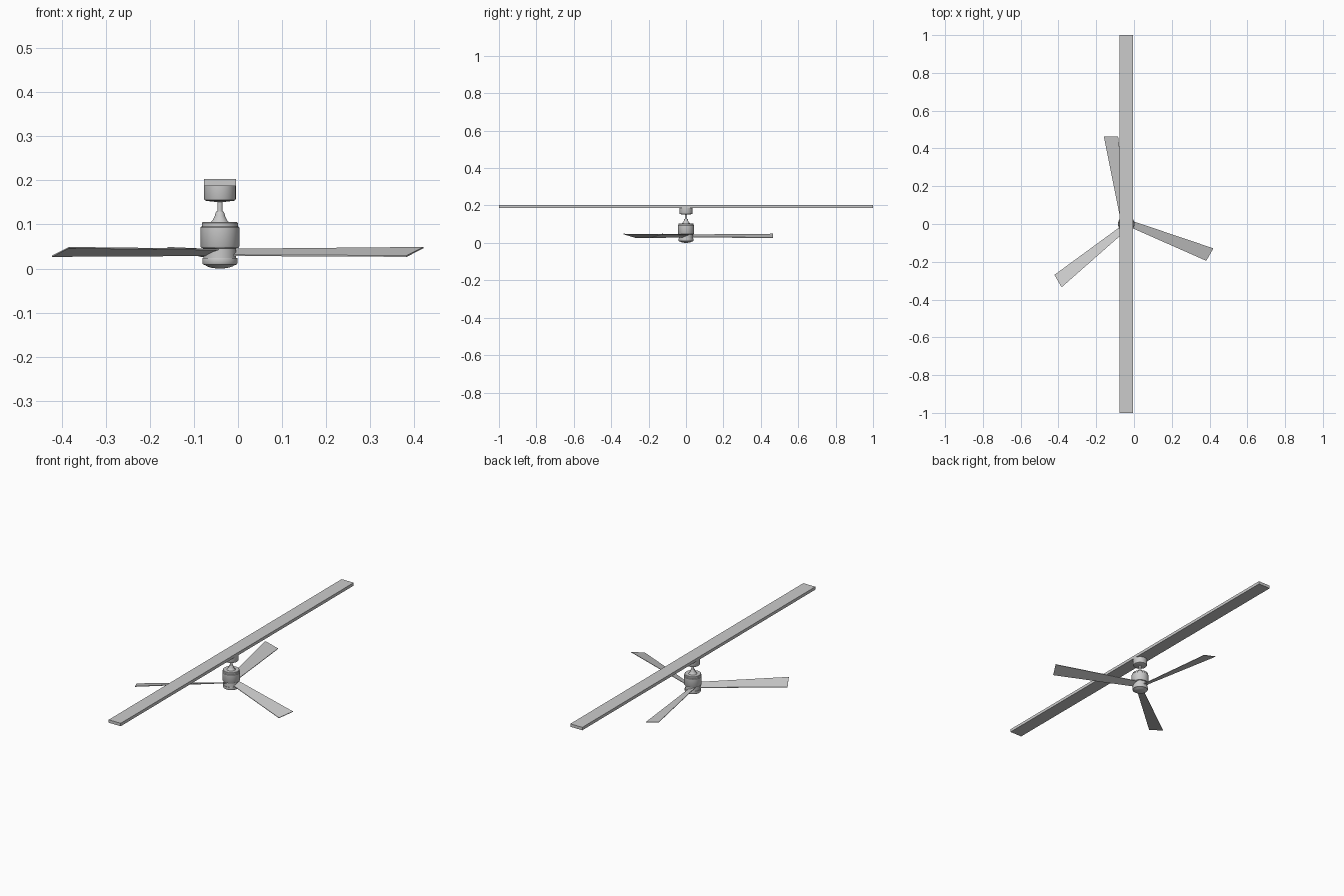
import bpy, bmesh, math
from mathutils import Matrix, Vector

if "Cube" in bpy.data.objects:
    bpy.data.objects.remove(bpy.data.objects["Cube"])

CX = -0.041  # fan axis


def make_object(name, bm):
    bmesh.ops.recalc_face_normals(bm, faces=bm.faces[:])
    me = bpy.data.meshes.new(name)
    bm.to_mesh(me)
    bm.free()
    ob = bpy.data.objects.new(name, me)
    bpy.context.collection.objects.link(ob)
    return ob


def lathe(name, profile, n=48):
    """Revolve (radius, z) points around the fan axis."""
    bm = bmesh.new()
    vs = [bm.verts.new((r, 0, z)) for r, z in profile]
    es = [bm.edges.new(p) for p in zip(vs, vs[1:])]
    bmesh.ops.spin(bm, geom=vs + es, cent=(0, 0, 0), axis=(0, 0, 1),
                   angle=math.tau, steps=n, use_duplicate=False)
    bmesh.ops.remove_doubles(bm, verts=bm.verts[:], dist=1e-5)
    ob = make_object(name, bm)
    ob.location.x = CX
    bpy.ops.object.select_all(action='DESELECT')
    ob.select_set(True)
    bpy.context.view_layer.objects.active = ob
    bpy.ops.object.shade_smooth_by_angle(angle=math.radians(35))
    return ob


# Ceiling beam
bm = bmesh.new()
bmesh.ops.create_cube(bm, size=1, matrix=Matrix.Diagonal((0.072, 2.0, 0.016, 1)))
make_object("ceiling_beam", bm).location = (CX, 0, 0.195)

# Canopy under the beam
lathe("canopy", [(0, 0.189), (0.036, 0.189), (0.036, 0.158), (0.0345, 0.155),
                 (0.031, 0.1535), (0.010, 0.151), (0, 0.151)])

# Down rod
lathe("down_rod", [(0, 0.155), (0.006, 0.155), (0.006, 0.122), (0, 0.122)], 24)

# Flared collar on top of the motor
lathe("collar", [(0, 0.129), (0.0085, 0.129), (0.010, 0.126), (0.012, 0.118),
                 (0.016, 0.110), (0.021, 0.105), (0.022, 0.102), (0, 0.102)])

# Motor housing with stepped cap
lathe("motor_housing", [(0, 0.105), (0.039, 0.105), (0.0405, 0.1035), (0.0405, 0.095),
                        (0.0425, 0.095), (0.044, 0.093), (0.044, 0.050),
                        (0.042, 0.047), (0.038, 0.046), (0, 0.046)])

# Blade hub
lathe("blade_hub", [(0, 0.047), (0.037, 0.047), (0.037, 0.023), (0, 0.023)])

# Bottom cap with shallow dome
lathe("bottom_cap", [(0, 0.024), (0.0395, 0.024), (0.040, 0.022), (0.040, 0.012),
                     (0.038, 0.009), (0.034, 0.008), (0.028, 0.0045),
                     (0.020, 0.002), (0.010, 0.0005), (0, 0)])

# Three pitched, swept blades
outline = [(-0.030, 0.020, 0.0435), (0.005, 0.020, 0.030),
           (-0.043, 0.464, 0.028), (-0.119, 0.464, 0.0475)]
for i in range(3):
    bm = bmesh.new()
    top = [bm.verts.new(Vector(p) + Vector((0, 0, 0.0015))) for p in outline]
    low = [bm.verts.new(Vector(p) - Vector((0, 0, 0.0015))) for p in outline]
    bm.faces.new(top)
    bm.faces.new(low[::-1])
    for k in range(4):
        j = (k + 1) % 4
        bm.faces.new((top[k], low[k], low[j], top[j]))
    blade = make_object(f"blade_{i + 1}", bm)
    blade.location.x = CX
    blade.rotation_euler.z = i * math.tau / 3
